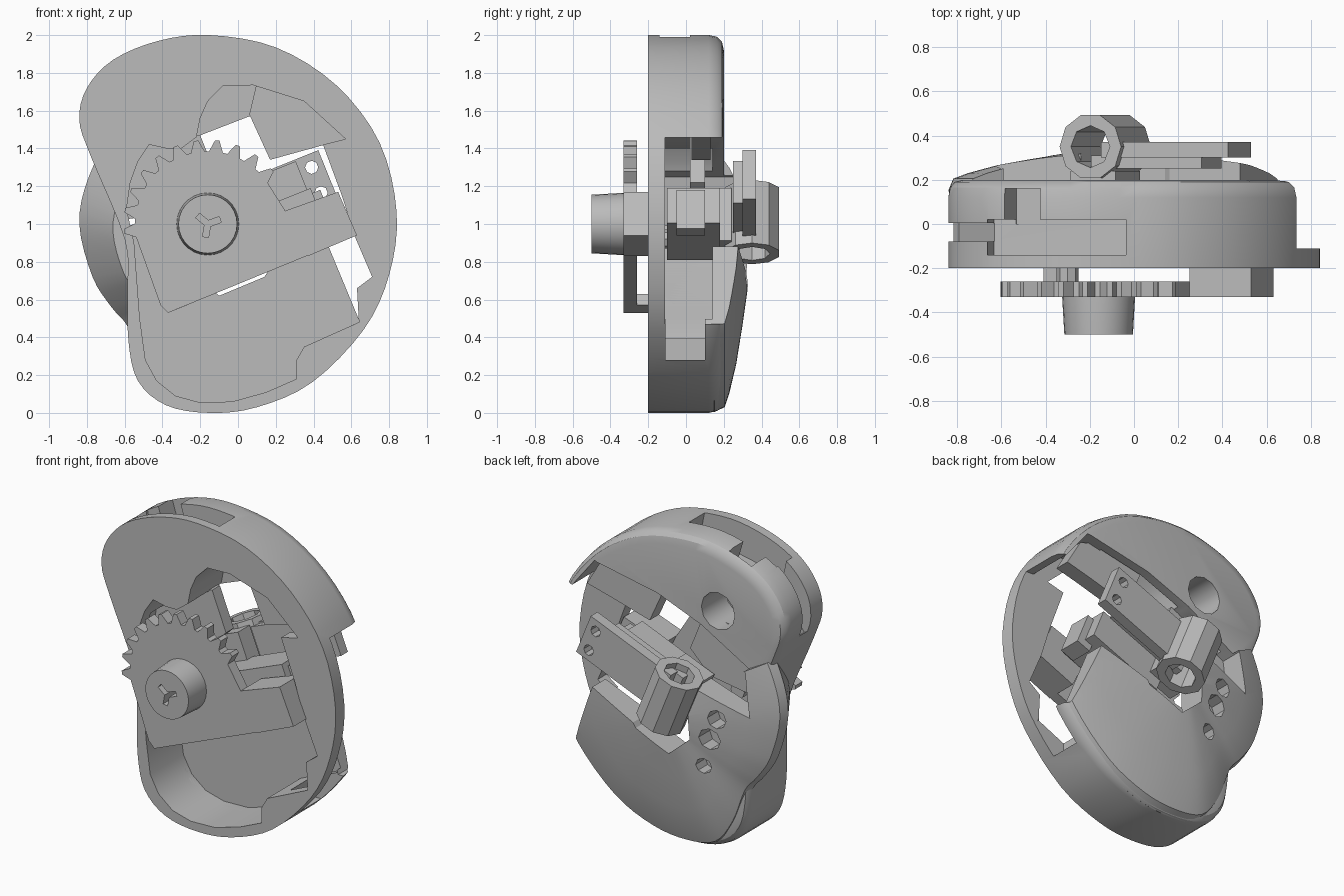
import bpy, bmesh
from math import sin, cos, radians
from mathutils import Vector, Matrix

cube = bpy.data.objects.get("Cube")
if cube:
    bpy.data.objects.remove(cube)

grey = bpy.data.materials.new("plain_grey")
grey.use_nodes = True
grey.diffuse_color = (0.5, 0.5, 0.5, 1)
grey.node_tree.nodes["Principled BSDF"].inputs["Base Color"].default_value = grey.diffuse_color

TILT = radians(22)  # slope shared by gear, arm and motor box


def curve(pts, steps=4):
    """Closed smooth curve through a few points."""
    out, n = [], len(pts)
    for i in range(n):
        a, b, c, d = (Vector(pts[(i + k) % n]) for k in (-1, 0, 1, 2))
        for s in range(steps):
            t = s / steps
            out.append(0.5 * (2 * b + (c - a) * t + (2 * a - 5 * b + 4 * c - d) * t ** 2
                              + (3 * b - a - 3 * c + d) * t ** 3))
    return out


def loft(name, outline, rings, centre=(0, 1)):
    """Stack scaled copies of an xz outline along y."""
    bm = bmesh.new()
    c = Vector(centre)
    loops = []
    for scale, y in rings:
        flat = [c + (Vector(p) - c) * scale for p in outline]
        loops.append([bm.verts.new((p.x, y, p.y)) for p in flat])
    n = len(outline)
    for low, high in zip(loops, loops[1:]):
        for i in range(n):
            bm.faces.new((low[i], low[(i + 1) % n], high[(i + 1) % n], high[i]))
    bm.faces.new(loops[0])
    bm.faces.new(loops[-1])
    bmesh.ops.recalc_face_normals(bm, faces=bm.faces)
    mesh = bpy.data.meshes.new(name)
    bm.to_mesh(mesh)
    bm.free()
    mesh.materials.append(grey)
    ob = bpy.data.objects.new(name, mesh)
    bpy.context.collection.objects.link(ob)
    return ob


def prism(name, pts, y0, y1):
    return loft(name, pts, [(1, y0), (1, y1)])


def slab(centre, length, width, angle=TILT):
    """Corners of a tilted rectangle in xz."""
    u = Vector((cos(angle), sin(angle)))
    v = Vector((-u.y, u.x))
    return [Vector(centre) + u * length / 2 * a + v * width / 2 * b
            for a, b in ((-1, -1), (1, -1), (1, 1), (-1, 1))]


def ring(centre, r, n=16):
    return [(centre[0] + r * cos(6.28319 * i / n), centre[1] + r * sin(6.28319 * i / n)) for i in range(n)]


def volume(mesh):
    bm = bmesh.new()
    bm.from_mesh(mesh)
    v = abs(bm.calc_volume())
    bm.free()
    return v


def cut(ob, *cutters):
    """Subtract cutters, taking the first solver that gives a sound solid."""
    for cutter in cutters:
        cutter.hide_render = True
        before = volume(ob.data)
        for solver in ("MANIFOLD", "EXACT", "FLOAT"):
            mod = ob.modifiers.new("cut", "BOOLEAN")
            mod.operation, mod.solver, mod.object = "DIFFERENCE", solver, cutter
            bpy.context.view_layer.update()
            deps = bpy.context.evaluated_depsgraph_get()
            result = bpy.data.meshes.new_from_object(ob.evaluated_get(deps))
            ob.modifiers.clear()
            if 0.1 * before < volume(result) < 0.99999 * before:
                ob.data = result
                break


def drop(*cutters):
    for c in cutters:
        bpy.data.objects.remove(c)


# Outlines: front housing, and the wider disc behind its lower half
housing_line = curve([(-.15, 2), (.2, 1.935), (.52, 1.735), (.75, 1.43), (.84, 1.06), (.8, .73), (.665, .44),
                      (.39, .16), (.1, .03), (-.15, 0), (-.38, .04), (-.53, .17), (-.58, .38), (-.585, .65),
                      (-.6, .92), (-.78, 1.36), (-.84, 1.55), (-.8, 1.72), (-.66, 1.87), (-.42, 1.97)])
disc_line = curve([(.2, 1.8), (.7, 1.45), (.82, 1.06), (.79, .73), (.655, .44), (.38, .165), (.1, .035),
                   (-.15, .005), (-.36, .05), (-.49, .22), (-.58, .45), (-.67, .56), (-.77, .72), (-.84, 1),
                   (-.79, 1.25), (-.65, 1.5), (-.4, 1.75)])

housing = loft("housing", housing_line,
               [(1, -.2), (1, .12), (.99, .165), (.965, .19), (.92, .2)], (0, 1))
rear_dome = loft("rear_dome", disc_line,
                 [(.76, -.12), (1, .15), (.97, .205), (.88, .23), (.7, .266), (.45, .3), (.2, .33)], (-.1, .85))

# Front cavity with its lumpy upper edge
cavity = prism("cavity", [(-.59, 1.08), (-.57, 1.22), (-.53, 1.33), (-.47, 1.42), (-.38, 1.4), (-.3, 1.4),
                          (-.22, 1.46), (-.2, 1.56), (-.16, 1.65), (-.08, 1.73), (.08, 1.735), (.35, 1.65),
                          (.57, 1.45), (.45, 1.42), (.55, 1.15), (.62, .93), (.71, .72), (.63, .66),
                          (.64, .48), (.35, .35), (.31, .28), (.31, .18), (.15, .11), (-.03, .06), (-.2, .055),
                          (-.33, .09), (-.43, .17), (-.49, .28), (-.52, .5), (-.55, .9)], -.4, .14)
# Diagonal opening across the rear
opening = prism("opening", [(.95, 1.45), (.68, 1.46), (.52, 1.66), (.06, 1.57), (-.25, 1.45), (-.6, 1.25),
                            (-.64, .97), (-.24, 1.1), (-.25, .75), (-.1, .62), (.14, .72), (.16, .75),
                            (.48, .88), (.65, .47), (.95, .47)], -.11, .6)
side_gap = prism("side_gap", [(.45, .28), (.96, .28), (.96, 1.44), (.45, 1.4)], -.108, .1)
upper_cut = prism("upper_cut", [(-1, 1.36), (-.78, 1.36), (-.58, 1.25), (.9, 1.2), (.9, 2.1), (-1, 2.1)], -.2, .6)
# Channel around the upper rim
rim_slot = prism("rim_slot", slab((-.35, 1.93), .64, .3, .2), -.14, .02)
slot_bump = prism("slot_bump", slab((-.5, 1.92), .17, .34, .3), 0, .16)
rim_groove = prism("rim_groove", slab((-.78, 1.72), .5, .26, 1.05), -.08, .005)
rear_hole = prism("rear_hole", ring((-.37, 1.57), .12, 12), -.05, .4)
cut(housing, cavity, opening, side_gap, rim_slot, slot_bump, rim_groove, rear_hole)

lobe_holes = [prism("lobe_hole", ring(p, r, 8), .02, .6)
              for p, r in (((-.38, .78), .07), ((-.43, .92), .06), ((-.33, .59), .05))]
cut(rear_dome, upper_cut, cavity, opening, side_gap, *lobe_holes)
drop(cavity, opening, side_gap, upper_cut, rim_slot, slot_bump, rim_groove, rear_hole, *lobe_holes)

# Recessed walls inside the upper right and left of the housing
inner_wall = prism("inner_wall", [(.06, 1.58), (.17, 1.34), (.46, 1.42), (.62, 1.46), (.52, 1.63), (.1, 1.75)],
                   .03, .13)
inner_floor = prism("inner_floor", [(-.62, 1.02), (-.61, 1.25), (-.5, 1.44), (-.2, 1.47), (-.1, 1.22),
                                    (-.24, 1.08)], .02, .1)

# Toothed sector plate
AXIS = Vector((-.16, 1))
teeth = []
for i in range(11):
    for step, r in ((-5.5, .385), (-1.5, .445), (1.5, .445), (5.5, .385)):
        a = radians(40 + 14.5 * i + step)
        teeth.append(AXIS + Vector((cos(a), sin(a))) * r)
sector = prism("gear_sector", teeth + [Vector(p) for p in (
    (-.55, .96), (-.41, .57), (-.37, .53), (.63, .94), (.53, 1.17), (.25, 1.07))], -.33, -.26)
sector_block = prism("sector_block", [(.25, 1.07), (.53, 1.17), (.63, .94), (.37, .83)], -.33, -.12)
sector_foot = prism("sector_foot", [(-.41, .58), (-.37, .53), (-.27, .57), (-.31, .63)], -.27, -.19)
sector_post = prism("sector_post", ring((-.3, .92), .05, 8), -.27, -.1)

# Hub with a small three-lobed keyhole
hub = loft("hub", ring(AXIS, .165, 28), [(1, -.27), (1, -.33), (.94, -.5)], AXIS)
for k in range(3):
    a = radians(20 + 120 * k)
    key = prism("keyhole", slab(AXIS + Vector((cos(a), sin(a))) * .03, .08, .032, a), -.6, -.36)
    cut(hub, key)
    drop(key)

# Motor box behind the sector
motor_box = prism("motor_box", slab((.18, 1.0), .52, .2), -.1, .18)
motor_tab = prism("motor_tab", slab((.43, 1.06), .1, .22), -.05, .1)

# Arm with two screw holes and a thicker root
rear_arm = prism("rear_arm", slab((.19, 1.145), .62, .28), .3, .37)
arm_root = prism("arm_root", slab((.1, 1.12), .54, .24), .25, .31)
screws = [prism("screw_hole", ring(p, .035, 8), 0, .6) for p in ((.39, 1.3), (.44, 1.165))]
cut(rear_arm, *screws)
drop(*screws)

# Cross tube, square to the arm
tube = loft("cross_tube", ring((0, 0), .15, 10), [(1, -.18), (1, .18)], (0, 0))
bore = loft("bore", ring((0, 0), .095, 8), [(1, -.3), (1, .3)], (0, 0))
cut(tube, bore)
drop(bore)
tube.data.transform(Matrix.Translation((-.13, .35, 1.01)) @ Matrix.Rotation(-TILT, 4, 'Y')
                    @ Matrix.Rotation(radians(90), 4, 'X'))
tube_saddle = prism("tube_saddle", slab((-.13, 1.01), .22, .3), .12, .24)

# Smooth curved surfaces, keep hard edges
for ob in bpy.context.collection.objects:
    if ob.type == "MESH" and grey.name in ob.data.materials:
        bpy.ops.object.select_all(action="DESELECT")
        ob.select_set(True)
        bpy.context.view_layer.objects.active = ob
        bpy.ops.object.shade_smooth_by_angle(angle=radians(32))
